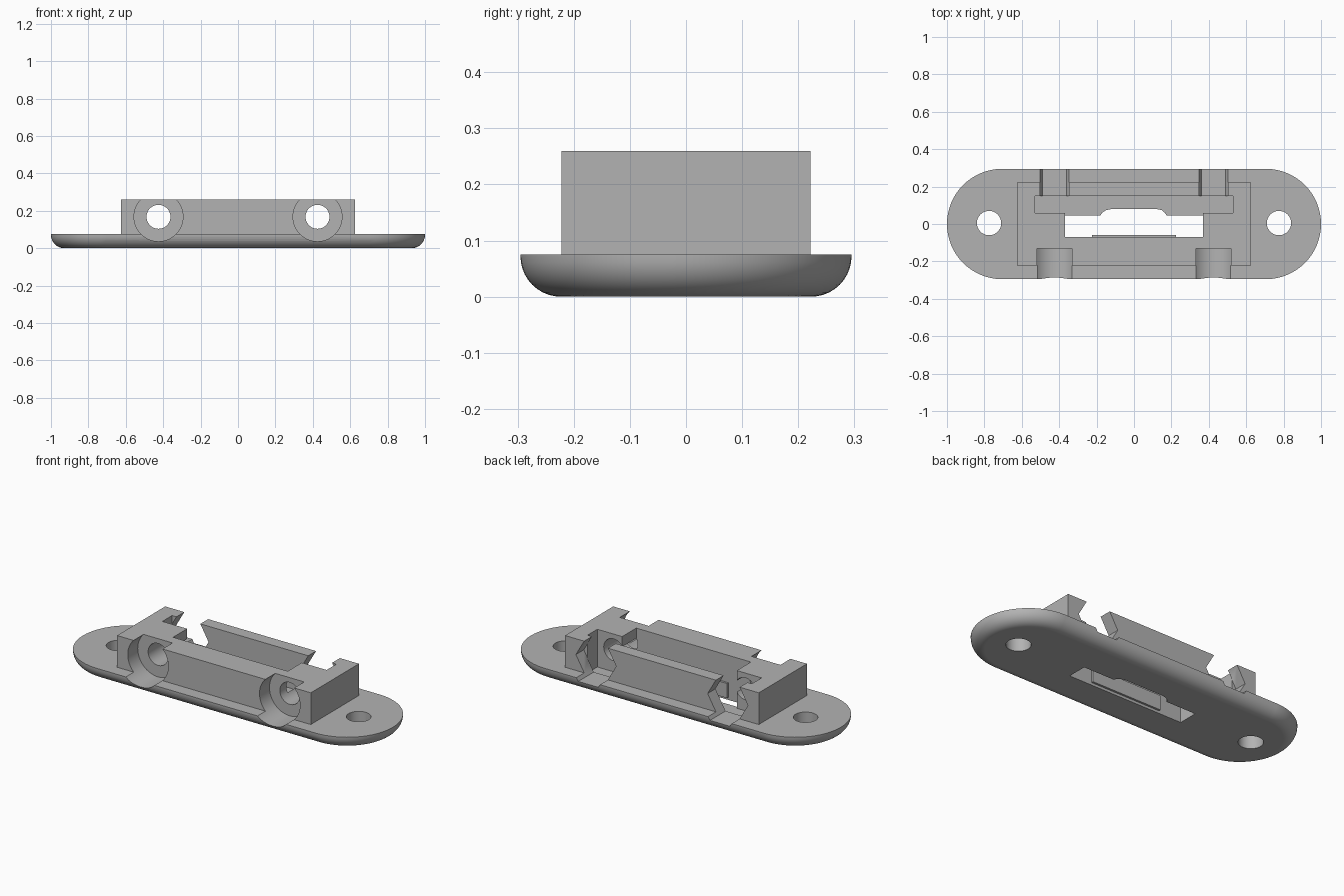
import bpy, bmesh
from math import pi, sin, cos
from mathutils import Matrix

cube = bpy.data.objects.get("Cube")
if cube:
    bpy.data.objects.remove(cube, do_unlink=True)

grey = bpy.data.materials.new("matte grey")
grey.use_nodes = True
grey.diffuse_color = (0.45, 0.45, 0.45, 1)
grey.node_tree.nodes["Principled BSDF"].inputs["Base Color"].default_value = (0.45, 0.45, 0.45, 1)


def finish(bm, name):
    bmesh.ops.recalc_face_normals(bm, faces=bm.faces[:])
    mesh = bpy.data.meshes.new(name)
    bm.to_mesh(mesh)
    bm.free()
    mesh.materials.append(grey)
    obj = bpy.data.objects.new(name, mesh)
    bpy.context.collection.objects.link(obj)
    return obj


def loft(name, rings):
    bm = bmesh.new()
    loops = [[bm.verts.new(p) for p in ring] for ring in rings]
    n = len(loops[0])
    for a, b in zip(loops, loops[1:]):
        for i in range(n):
            j = (i + 1) % n
            bm.faces.new((a[i], a[j], b[j], b[i]))
    bm.faces.new(loops[0])
    bm.faces.new(loops[-1])
    return finish(bm, name)


def prism(name, outline, z0, z1):
    return loft(name, [[(x, y, z) for x, y in outline] for z in (z0, z1)])


def box(name, x0, x1, y0, y1, z0, z1):
    return prism(name, [(x0, y0), (x1, y0), (x1, y1), (x0, y1)], z0, z1)


def rod(name, x, z, r, y0, y1, sides):
    # Round or hexagonal bar along y, with a corner pointing sideways
    ring = [(r * cos(2 * pi * i / sides), r * sin(2 * pi * i / sides)) for i in range(sides)]
    return loft(name, [[(x + a, y, z + b) for a, b in ring] for y in (y0, y1)])


def combine(target, tool, operation):
    mod = target.modifiers.new(operation, "BOOLEAN")
    mod.operation = operation
    mod.solver = "EXACT"
    mod.object = tool
    bpy.context.view_layer.objects.active = target
    bpy.ops.object.modifier_apply(modifier=mod.name)
    bpy.data.objects.remove(tool, do_unlink=True)


# Base plate: stadium outline with a rounded lower edge
def stadium(r, z, steps=32):
    ring = []
    for side in (1, -1):
        for i in range(steps + 1):
            a = -pi / 2 + pi * i / steps
            ring.append((side * (0.705 + r * cos(a)), side * r * sin(a), z))
    return ring


WIDTH, ROUND = 0.295, 0.072
angles = [pi / 2 * i / 10 for i in range(11)]
rings = [stadium(WIDTH - ROUND * (1 - sin(a)), ROUND * (1 - cos(a))) for a in angles]
body = loft("mounting_bracket", rings + [stadium(WIDTH, 0.075)])

# Raised block
combine(body, box("block", -0.625, 0.625, -0.222, 0.222, 0.04, 0.26), "UNION")

# Central well and the wider pocket behind it
combine(body, box("well", -0.37, 0.37, -0.07, 0.1, 0.04, 0.4), "DIFFERENCE")
combine(body, box("pocket", -0.53, 0.53, 0.06, 0.15, 0.04, 0.4), "DIFFERENCE")

# Opening through the floor, with a shallow bump at the back
opening = [(-0.37, -0.07), (0.37, -0.07), (0.37, 0.045), (0.175, 0.045), (0.165, 0.06),
           (0.148, 0.074), (0.12, 0.08), (-0.12, 0.08), (-0.15, 0.074),
           (-0.17, 0.06), (-0.18, 0.045), (-0.37, 0.045)]
combine(body, prism("floor_opening", opening, -0.1, 0.1), "DIFFERENCE")

for side in (-1, 1):
    x = side * 0.425
    # Counterbore and bolt hole from the front, hexagonal nut trap from the back
    combine(body, rod("counterbore", x, 0.168, 0.131, -0.4, -0.13, 64), "DIFFERENCE")
    combine(body, rod("bolt_hole", x, 0.168, 0.064, -0.2, 0.1, 48), "DIFFERENCE")
    combine(body, rod("nut_trap", x, 0.168, 0.13, 0.149, 0.4, 6), "DIFFERENCE")
    # Vertical mounting hole
    hole = [(side * 0.775 + 0.065 * cos(2 * pi * i / 48), 0.005 + 0.065 * sin(2 * pi * i / 48))
            for i in range(48)]
    combine(body, prism("mounting_hole", hole, -0.1, 0.2), "DIFFERENCE")

# Thin lip on the front wall of the opening
combine(body, box("lip", -0.225, 0.225, -0.08, -0.058, 0.015, 0.1), "UNION")

bpy.ops.object.select_all(action="DESELECT")
body.select_set(True)
bpy.context.view_layer.objects.active = body
bpy.ops.object.shade_smooth_by_angle(angle=pi / 6)
weighted = body.modifiers.new("even_normals", "WEIGHTED_NORMAL")
weighted.keep_sharp = True
